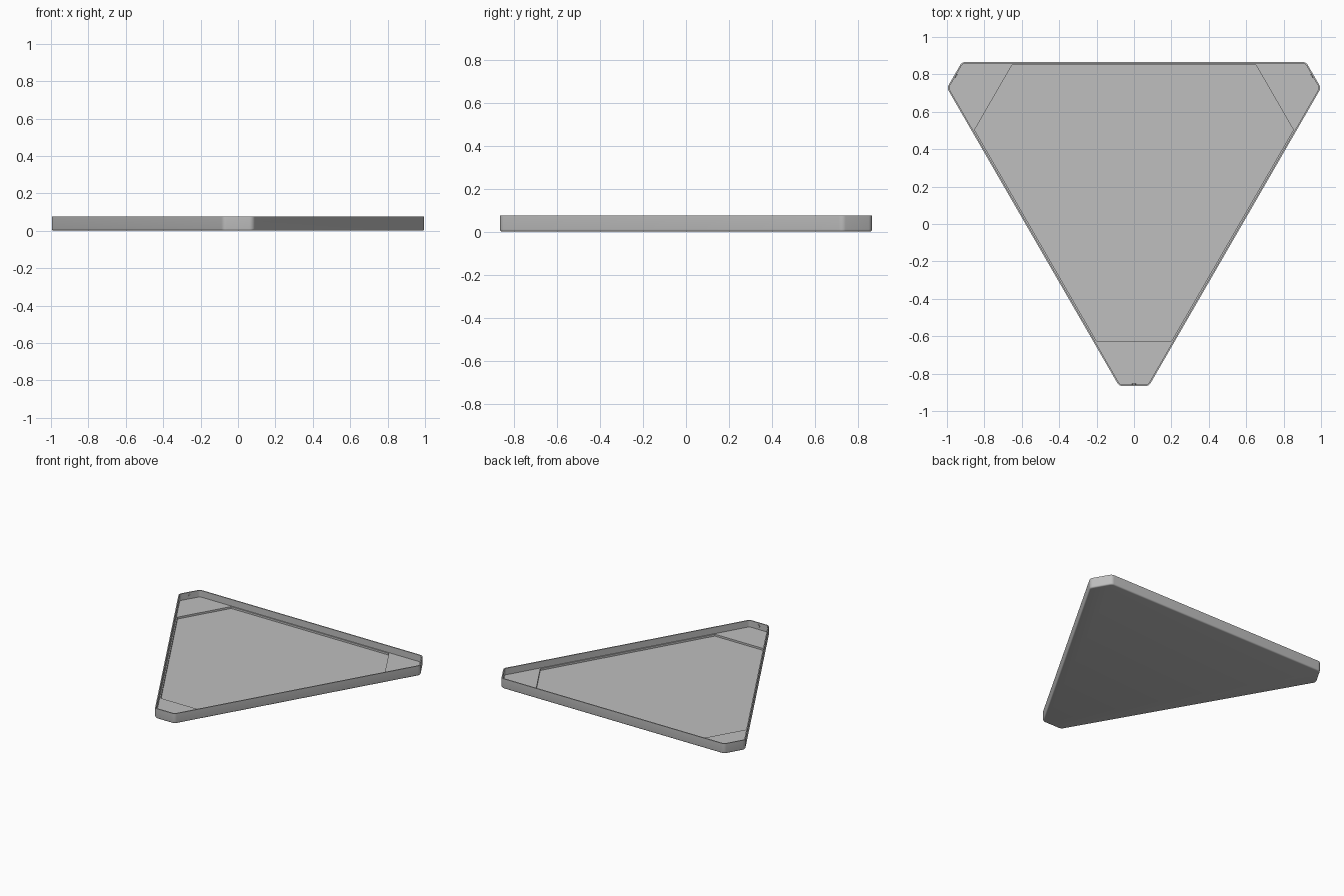
import bpy, bmesh, math
from mathutils import Vector, Matrix

cube = bpy.data.objects.get("Cube")
if cube:
    bpy.data.objects.remove(cube, do_unlink=True)

CENTRE_Y = 0.2425              # centre of the triangle
SIDE, CORNER = 0.6235, 1.1085  # distance from centre to long sides and cut corners
HEIGHT, WALL, FILLET = 0.075, 0.008, 0.011
LEDGE_Z, RECESS_Z = 0.026, 0.012

grey = bpy.data.materials.new("plain grey")
grey.use_nodes = True
colour = (0.52, 0.52, 0.52, 1)
grey.diffuse_color = colour
grey.node_tree.nodes["Principled BSDF"].inputs["Base Color"].default_value = colour


def direction(angle):
    return Vector((math.cos(angle), math.sin(angle)))


def outline(side, corner, radius, steps=6):
    """Triangle with cut corners, each vertex rounded."""
    points = []
    turn = math.radians(60)
    for k in range(6):
        start = math.radians(90) + k * turn
        d1, d2 = (side, corner) if k % 2 == 0 else (corner, side)
        d1, d2 = d1 - radius, d2 - radius
        along = (d2 - d1 * math.cos(turn)) / math.sin(turn)
        pivot = direction(start) * d1 + direction(start + math.pi / 2) * along
        for i in range(steps + 1):
            points.append(pivot + direction(start + turn * i / steps) * radius)
    return points


def finish(name, bm):
    bmesh.ops.recalc_face_normals(bm, faces=bm.faces)
    mesh = bpy.data.meshes.new(name)
    bm.to_mesh(mesh)
    bm.free()
    mesh.materials.append(grey)
    obj = bpy.data.objects.new(name, mesh)
    bpy.context.collection.objects.link(obj)
    bpy.ops.object.select_all(action="DESELECT")
    obj.select_set(True)
    bpy.context.view_layer.objects.active = obj
    bpy.ops.object.shade_smooth_by_angle(angle=math.radians(30))
    return obj


# Tray: one skin from the underside, over the rim, down to the recessed floor
sections = []
for i in range(5):
    a = math.pi / 2 * i / 4
    inset = FILLET * (1 - math.sin(a))
    sections.append((outline(SIDE - inset, CORNER - inset, 0.032 - inset),
                     FILLET * (1 - math.cos(a))))
sections.append((outline(SIDE, CORNER, 0.032), HEIGHT))
inner = outline(SIDE - WALL, CORNER - WALL, 0.032 - WALL)
sections += [(inner, HEIGHT), (inner, LEDGE_Z)]
recess = outline(SIDE - 0.016, 0.8685, 0.002)
sections += [(recess, LEDGE_Z), (recess, RECESS_Z)]

bm = bmesh.new()
rings = [[bm.verts.new((p.x, p.y + CENTRE_Y, z)) for p in points]
         for points, z in sections]
for low, high in zip(rings, rings[1:]):
    for i in range(len(low)):
        j = (i + 1) % len(low)
        bm.faces.new((low[i], low[j], high[j], high[i]))
bm.faces.new(rings[0][::-1])
bm.faces.new(rings[-1])
finish("tray", bm)

# Small pegs on the inside of the three cut corners
for name, degrees in (("left", 30), ("right", 150), ("front", 270)):
    angle = math.radians(degrees)
    spot = direction(angle) * (CORNER - WALL - 0.001)
    bm = bmesh.new()
    bmesh.ops.create_cone(
        bm, cap_ends=True, segments=16, radius1=0.01, radius2=0.01, depth=0.008,
        matrix=Matrix.Translation((spot.x, spot.y + CENTRE_Y, 0.052))
        @ Matrix.Rotation(angle, 4, "Z") @ Matrix.Rotation(math.pi / 2, 4, "Y"))
    finish(name + "_corner_peg", bm)
